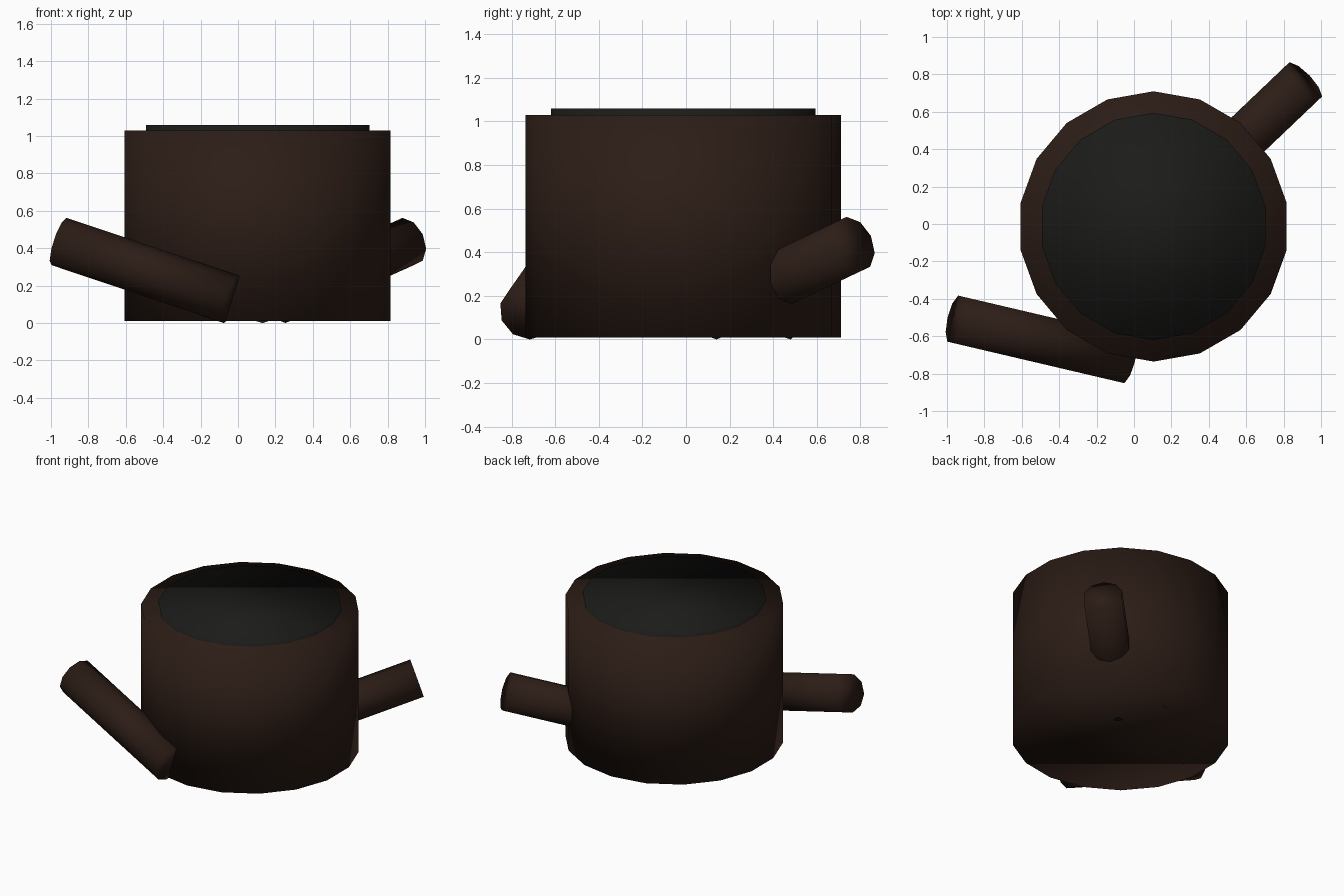
import bpy, math
from mathutils import Matrix, Vector

if "Cube" in bpy.data.objects:
    bpy.data.objects.remove(bpy.data.objects["Cube"])


def material(name, rgb):
    m = bpy.data.materials.new(name)
    m.diffuse_color = (*rgb, 1)
    m.use_nodes = True
    m.node_tree.nodes["Principled BSDF"].inputs["Base Color"].default_value = m.diffuse_color
    return m


brown = material("dark_brown", (0.025, 0.012, 0.008))
charcoal = material("charcoal", (0.011, 0.011, 0.010))


def cylinder(name, sides, radius, length, matrix, mat):
    """Fully smooth-shaded low-poly cylinder, centred on the matrix origin."""
    bpy.ops.mesh.primitive_cylinder_add(vertices=sides, radius=radius, depth=length)
    ob = bpy.context.object
    ob.name = name
    ob.matrix_world = matrix
    ob.data.materials.append(mat)
    bpy.ops.object.shade_smooth()
    return ob


def upright(name, radius, z0, z1, mat):
    place = Matrix.Translation((0.105, -0.013, (z0 + z1) / 2))
    return cylinder(name, 18, radius, z1 - z0, place, mat)


def log(name, x, y, heading):
    """Log rising 18 degrees along its heading from a low end at (x, y)."""
    a, tilt, radius, length = math.radians(heading), math.radians(18.1), 0.133, 0.996
    flat = Vector((math.cos(a), math.sin(a), 0))
    up = Vector((0, 0, 1))
    along = flat * math.cos(tilt) + up * math.sin(tilt)
    above = up * math.cos(tilt) - flat * math.sin(tilt)
    side = above.cross(along)
    turn = Matrix((side, above, along)).transposed().to_4x4()
    low_end = Vector((x, y, radius * math.cos(tilt)))
    place = Matrix.Translation(low_end + along * length / 2) @ turn
    return cylinder(name, 10, radius, length, place, brown)


# Main drum and the dark disc set into its top
upright("drum", 0.7225, 0.01, 1.03, brown)
upright("top_disc", 0.607, 0.96, 1.06, charcoal)

# Slanted logs; the third lies hidden inside the drum
log("left_log", -0.035, -0.725, 166.8)
log("right_log", 0.224, 0.112, 43.6)
log("inner_log", 0.12, 0.52, 285)
